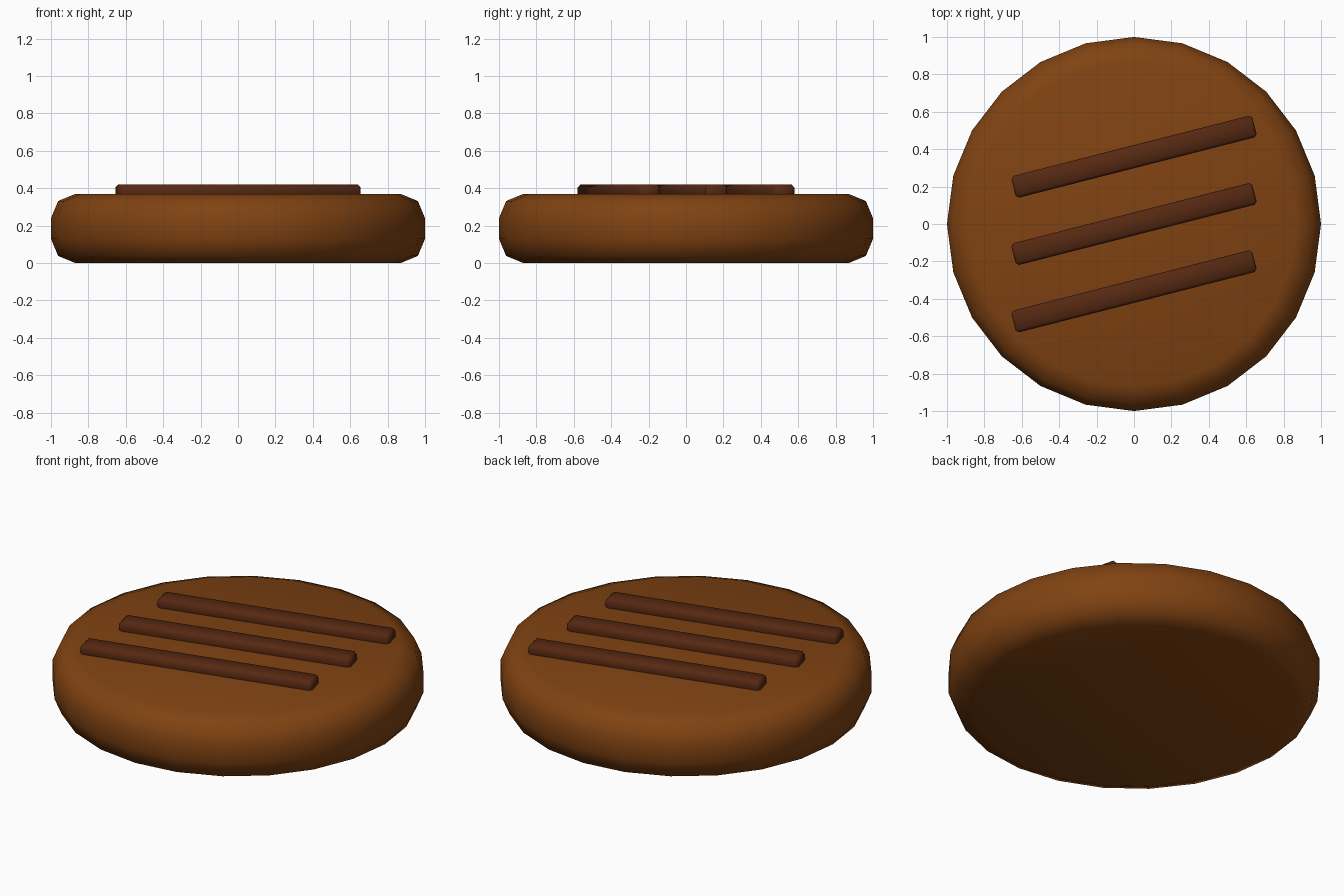
import bpy
import math

if "Cube" in bpy.data.objects:
    bpy.data.objects.remove(bpy.data.objects["Cube"])


def material(name, rgb):
    m = bpy.data.materials.new(name)
    m.diffuse_color = (*rgb, 1.0)
    m.use_nodes = True
    m.node_tree.nodes["Principled BSDF"].inputs["Base Color"].default_value = m.diffuse_color
    return m


def finish(obj, name, mat, width, segments):
    """Name, colour, bevel and smooth a part."""
    obj.name = name
    obj.data.materials.append(mat)
    bev = obj.modifiers.new("rounded_edges", 'BEVEL')
    bev.width = width
    bev.segments = segments
    bev.limit_method = 'ANGLE'
    bev.angle_limit = math.radians(40)
    bpy.ops.object.modifier_apply(modifier=bev.name)


brown = material("grilled brown", (0.215, 0.055, 0.006))
char = material("char brown", (0.095, 0.022, 0.006))

# Round patty, 24 sides with rounded rims
bpy.ops.mesh.primitive_cylinder_add(vertices=24, radius=1.0, depth=0.37,
                                    location=(0, 0, 0.185))
patty = bpy.context.object
finish(patty, "patty", brown, 0.13, 2)
bpy.ops.object.shade_smooth()

# Three slanted grill marks
for i, y in enumerate((-0.36, 0.0, 0.36)):
    bpy.ops.mesh.primitive_cube_add(size=1, location=(0, y, 0.38),
                                    rotation=(0, 0, 0.25))
    bar = bpy.context.object
    bar.scale = (1.33, 0.12, 0.08)
    bpy.ops.object.transform_apply(location=False, rotation=False, scale=True)
    finish(bar, f"grill_mark_{i + 1}", char, 0.015, 1)
    bpy.ops.object.shade_smooth_by_angle(angle=math.radians(50))
